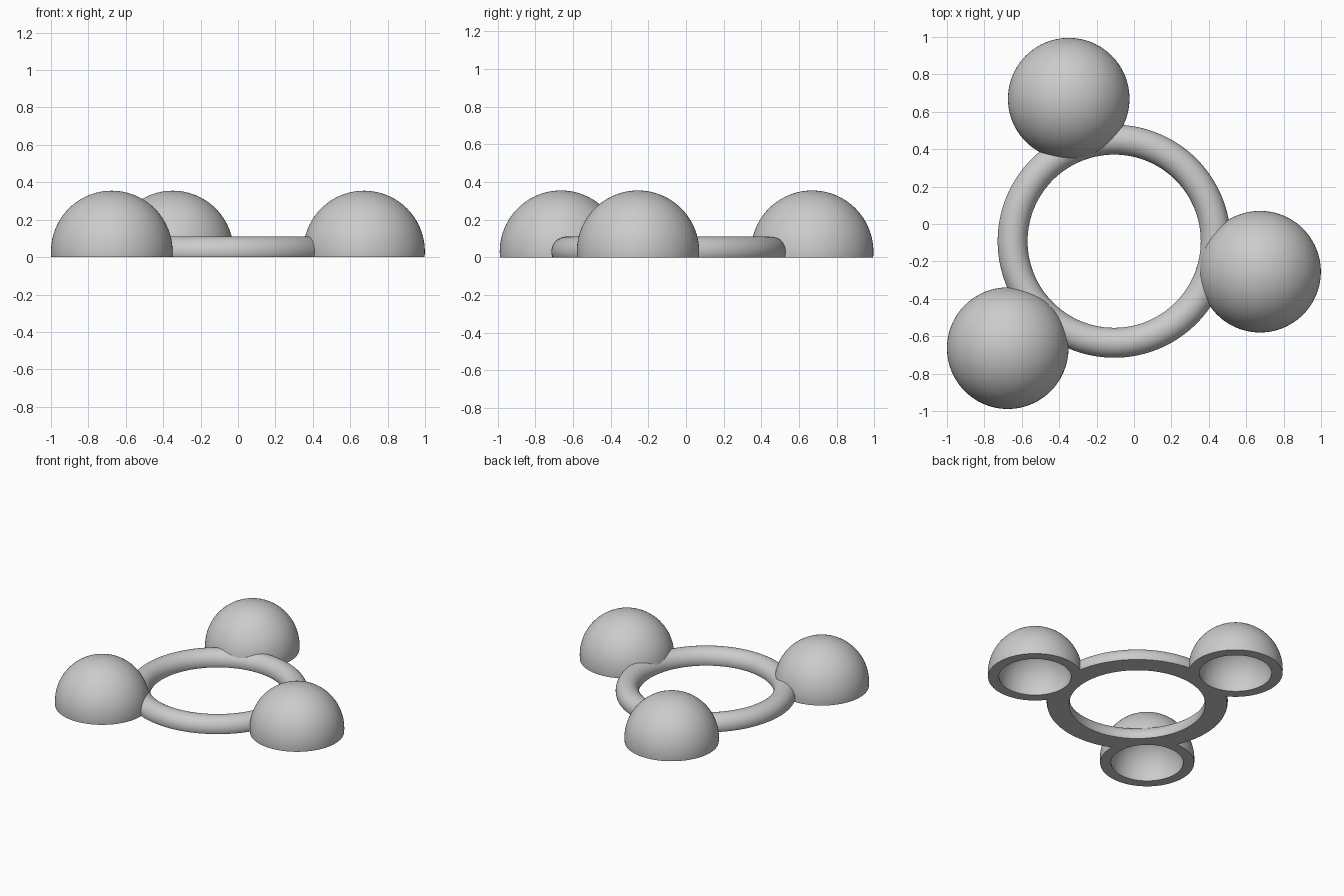
import bpy
import math

cube = bpy.data.objects.get("Cube")
if cube:
    bpy.data.objects.remove(cube, do_unlink=True)

CENTRE_Z = 0.03
DOME_R, CAVITY_R = 0.325, 0.25
RING_CENTRE = (-0.106, -0.092, CENTRE_Z)
DOME_SPOTS = [(-0.675, -0.664), (0.674, -0.255), (-0.349, 0.67)]

grey = bpy.data.materials.new("plain_grey")
grey.use_nodes = True
colour = (0.6, 0.6, 0.6, 1)
grey.diffuse_color = colour
grey.node_tree.nodes["Principled BSDF"].inputs["Base Color"].default_value = colour


def finish(name):
    ob = bpy.context.object
    ob.name = name
    ob.data.materials.append(grey)
    return ob


def ball(name, x, y, radius):
    bpy.ops.mesh.primitive_uv_sphere_add(
        segments=96, ring_count=48, radius=radius, location=(x, y, CENTRE_Z))
    return finish(name)


def combine(target, tool, operation):
    """Apply a boolean to the target and discard the tool."""
    mod = target.modifiers.new(operation, "BOOLEAN")
    mod.operation = operation
    mod.solver = "EXACT"
    mod.object = tool
    bpy.ops.object.select_all(action="DESELECT")
    target.select_set(True)
    bpy.context.view_layer.objects.active = target
    bpy.ops.object.modifier_apply(modifier=mod.name)
    bpy.data.objects.remove(tool, do_unlink=True)


# Round ring joining the domes
bpy.ops.mesh.primitive_torus_add(
    location=RING_CENTRE, major_radius=0.543, minor_radius=0.08,
    major_segments=128, minor_segments=40)
body = finish("ring_with_domes")

# Three domes fused to the ring
for x, y in DOME_SPOTS:
    combine(body, ball("dome", x, y, DOME_R), "UNION")

# Round hollow inside each dome
for x, y in DOME_SPOTS:
    combine(body, ball("cavity", x, y, CAVITY_R), "DIFFERENCE")

# Flat underside
bpy.ops.mesh.primitive_cube_add(size=4, location=(0, 0, -2))
combine(body, finish("base_cutter"), "DIFFERENCE")

bpy.ops.object.shade_smooth_by_angle(angle=math.radians(30))
